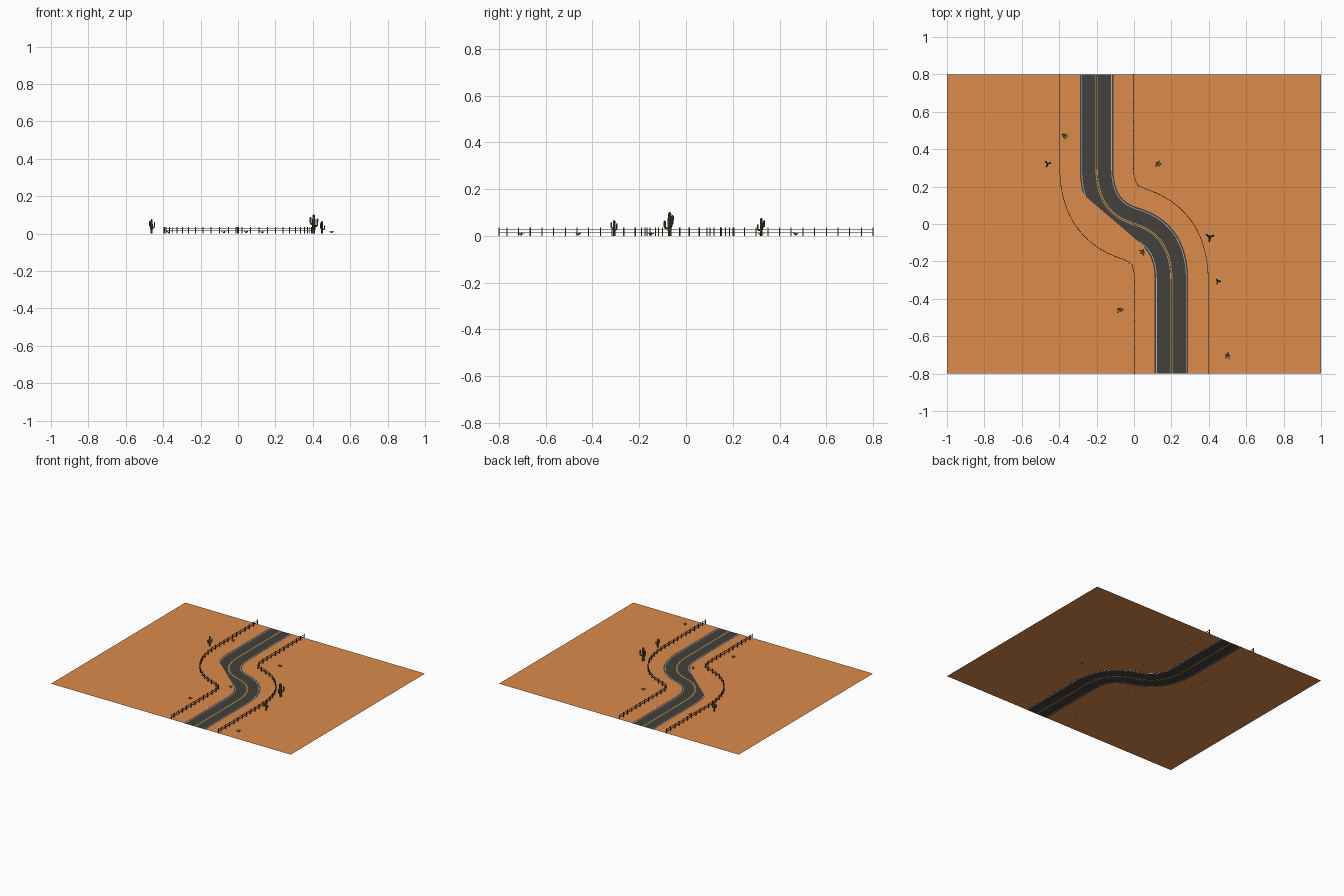
import bpy
from math import cos, sin, pi, hypot
from mathutils import Vector

if "Cube" in bpy.data.objects:
    bpy.data.objects.remove(bpy.data.objects["Cube"])


def mat(name, r, g, b):
    m = bpy.data.materials.new(name)
    m.diffuse_color = (r, g, b, 1)
    m.use_nodes = True
    m.node_tree.nodes["Principled BSDF"].inputs["Base Color"].default_value = m.diffuse_color
    return m


SAND = mat("sand", 0.71, 0.26, 0.07)
ASPHALT = mat("asphalt", 0.055, 0.052, 0.045)
WHITE = mat("white_paint", 0.45, 0.45, 0.42)
YELLOW = mat("yellow_paint", 0.6, 0.36, 0.07)
WOOD = mat("wood", 0.11, 0.05, 0.025)
GREEN = mat("cactus_green", 0.06, 0.11, 0.04)
LEAF = mat("leaf_green", 0.14, 0.2, 0.03)


def mesh(name, verts, faces, material):
    me = bpy.data.meshes.new(name)
    me.from_pydata(verts, [], faces)
    me.materials.append(material)
    ob = bpy.data.objects.new(name, me)
    bpy.context.collection.objects.link(ob)
    return ob


def ribbon(name, a, b, z, material):
    verts = [(x, y, z) for p in zip(a, b) for x, y in p]
    faces = [(2*i, 2*i+1, 2*i+3, 2*i+2) for i in range(len(a) - 1)]
    return mesh(name, verts, faces, material)


# S-shaped centre line, point-symmetric about the origin
ctrl = [Vector(p) for p in ((-.2, .3), (-.2, .1), (-.1, .03), (0, 0))]
N = 20
half = []
for i in range(N + 1):
    t = i / N
    w = ((1-t)**3, 3*t*(1-t)**2, 3*t*t*(1-t), t**3)
    half.append(sum((c * k for c, k in zip(ctrl, w)), Vector((0, 0))))
half = [Vector((-.2, .8 - .05*i)) for i in range(10)] + half
path = half + [-p for p in reversed(half[:-1])]


def offset(d):
    out = []
    for i, p in enumerate(path):
        t = (path[min(i+1, len(path)-1)] - path[max(i-1, 0)]).normalized()
        out.append(p + Vector((-t.y, t.x)) * d)
    return out


# Road made of inlaid strips (positive offset = right side in plan)
bands = [(-.09, -.082, "left_shoulder", ASPHALT), (-.082, -.078, "left_line", WHITE),
         (-.078, -.006, "left_lane", ASPHALT), (-.006, -.002, "centre_line_left", YELLOW),
         (-.002, .002, "centre_gap", ASPHALT), (.002, .006, "centre_line_right", YELLOW),
         (.006, .078, "right_lane", ASPHALT), (.078, .082, "right_line", WHITE),
         (.082, .09, "right_shoulder", ASPHALT)]
for d0, d1, name, m in bands:
    ribbon(name, offset(d0), offset(d1), 0, m)

# Desert ground on both sides; the left side cuts straight across the outer bend
right = offset(.09)
ribbon("ground_right", right, [(1, p.y) for p in right], .001, SAND)
left = []
c0, c1 = Vector((-.285, .17)), Vector((.06, -.125))
for p in offset(-.09):
    x = p.x
    if c1.y < p.y < c0.y:
        x = max(x, c0.x + (c0.y - p.y) / (c0.y - c1.y) * (c1.x - c0.x))
    left.append((x, p.y))
ribbon("ground_left", [(-1, y) for x, y in left], left, .001, SAND)


# Fences: square posts and two rails along trimmed offset lines
def box_parts(a, b, r):
    """Square bar between two points."""
    d = (b - a).normalized()
    u = d.cross(Vector((0, 0, 1)))
    u = u.normalized() if u.length > .01 else Vector((1, 0, 0))
    v = d.cross(u)
    return [e + u*i*r + v*j*r for e in (a, b)
            for i, j in ((-1, -1), (1, -1), (1, 1), (-1, 1))]


BOX = [(3, 2, 1, 0), (4, 5, 6, 7), (0, 1, 5, 4), (1, 2, 6, 5), (2, 3, 7, 6), (3, 0, 4, 7)]


def bars(name, segments, r, material):
    verts, faces = [], []
    for a, b in segments:
        n = len(verts)
        verts += box_parts(a, b, r)
        faces += [tuple(n + k for k in f) for f in BOX]
    mesh(name, verts, faces, material)


for side, d in (("left", -.197), ("right", .197)):
    line = [p for p in offset(d) if min((p - q).length for q in path) > abs(d) - .004]
    pts, carry, step = [line[0]], 0, .05
    for a, b in zip(line, line[1:]):
        seg = (b - a).length
        s = step - carry
        while s <= seg:
            pts.append(a.lerp(b, s / seg))
            s += step
        carry = seg - (s - step)
    pts.append(line[-1])
    bars(side + "_fence_posts", [(p.to_3d(), Vector((p.x, p.y, .035))) for p in pts],
         .0022, WOOD)
    bars(side + "_fence_rails", [(Vector((a.x, a.y, z)), Vector((b.x, b.y, z)))
                                 for z in (.016, .029) for a, b in zip(pts, pts[1:])],
         .0014, WOOD)


# Saguaro cacti: round-topped trunk and upturned arms as tapered tubes
def cactus(name, x, y, h, turn):
    cu = bpy.data.curves.new(name, 'CURVE')
    cu.dimensions = '3D'
    cu.bevel_depth = h
    cu.bevel_resolution = 2
    cu.use_fill_caps = True

    def tube(points):
        sp = cu.splines.new('POLY')
        sp.points.add(len(points) - 1)
        for p, (px, pz, r, ang) in zip(sp.points, points):
            p.co = (px*cos(ang)*h, px*sin(ang)*h, pz*h, 1)
            p.radius = r
    tube([(0, z, r, 0) for z, r in ((0, .075), (.5, .085), (.9, .075), (.97, .05), (1, .015))])
    for k, (z, top) in enumerate(((.38, .8), (.48, .88), (.3, .65))):
        a = turn + k * 2*pi/3
        tube([(0, z, .045, a), (.14, z + .01, .05, a), (.2, z + .07, .052, a),
              (.21, top - .06, .05, a), (.21, top, .015, a)])
    ob = bpy.data.objects.new(name, cu)
    ob.location = (x, y, 0)
    bpy.context.collection.objects.link(ob)
    cu.materials.append(GREEN)
    bpy.ops.object.select_all(action='DESELECT')
    ob.select_set(True)
    bpy.context.view_layer.objects.active = ob
    bpy.ops.object.convert(target='MESH')
    bpy.ops.object.shade_smooth_by_angle()


cactus("cactus_tall", .405, -.07, .102, .4)
cactus("cactus_small", .449, -.307, .068, 2.2)
cactus("cactus_medium", -.462, .322, .077, .2)


# Low desert plants: pointed leaves spreading from the ground
def plant(name, x, y, turn):
    verts, faces = [], []
    for k in range(5):
        a = turn + k * 2*pi/5
        L = (.022, .014, .02, .013, .017)[k]
        n = len(verts)
        for r, s, z in ((0, 0, .001), (.5, -.005, .009), (1, 0, .014), (.5, .005, .009)):
            verts.append((x + r*L*cos(a) - s*sin(a), y + r*L*sin(a) + s*cos(a), z))
        faces += [(n, n+1, n+2), (n, n+2, n+3)]
    mesh(name, verts, faces, LEAF)


for i, (x, y) in enumerate(((-.37, .47), (.13, .32), (.045, -.15), (-.075, -.46), (.5, -.705))):
    plant(f"desert_plant_{i+1}", x, y, i * 1.3)
